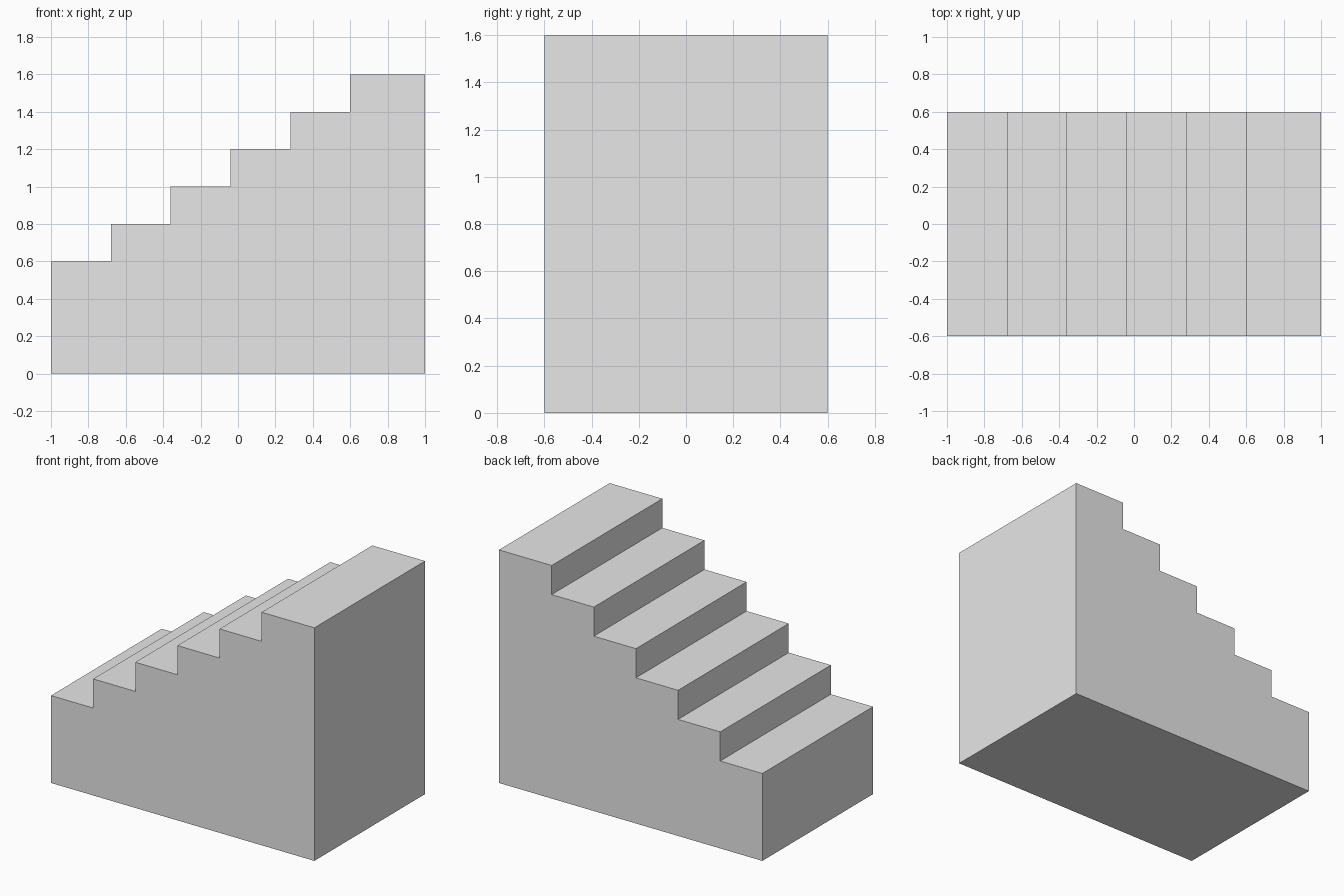
import bpy
import bmesh

# Remove the default cube
cube = bpy.data.objects.get("Cube")
if cube:
    bpy.data.objects.remove(cube, do_unlink=True)

STEPS = 6
TREAD = 0.32
RISE = 0.2
FIRST_HEIGHT = 0.6
HALF_DEPTH = 0.6

# Plain grey material
grey = bpy.data.materials.new("plain_grey")
grey.use_nodes = True
colour = (0.8, 0.8, 0.8, 1)
grey.diffuse_color = colour
grey.node_tree.nodes["Principled BSDF"].inputs["Base Color"].default_value = colour

# Stepped side profile, rising towards +x, with a wider top step
profile = [(1, 0), (-1, 0)]
for i in range(STEPS):
    left = -1 + i * TREAD
    right = 1 if i == STEPS - 1 else left + TREAD
    height = FIRST_HEIGHT + i * RISE
    profile += [(left, height), (right, height)]

# Extrude the profile from front to back into one solid block
bm = bmesh.new()
face = bm.faces.new([bm.verts.new((x, -HALF_DEPTH, z)) for x, z in profile])
result = bmesh.ops.extrude_face_region(bm, geom=[face])
back = [v for v in result["geom"] if isinstance(v, bmesh.types.BMVert)]
bmesh.ops.translate(bm, verts=back, vec=(0, 2 * HALF_DEPTH, 0))
bmesh.ops.recalc_face_normals(bm, faces=bm.faces)

mesh = bpy.data.meshes.new("staircase")
bm.to_mesh(mesh)
bm.free()
mesh.materials.append(grey)
staircase = bpy.data.objects.new("staircase", mesh)
bpy.context.collection.objects.link(staircase)
